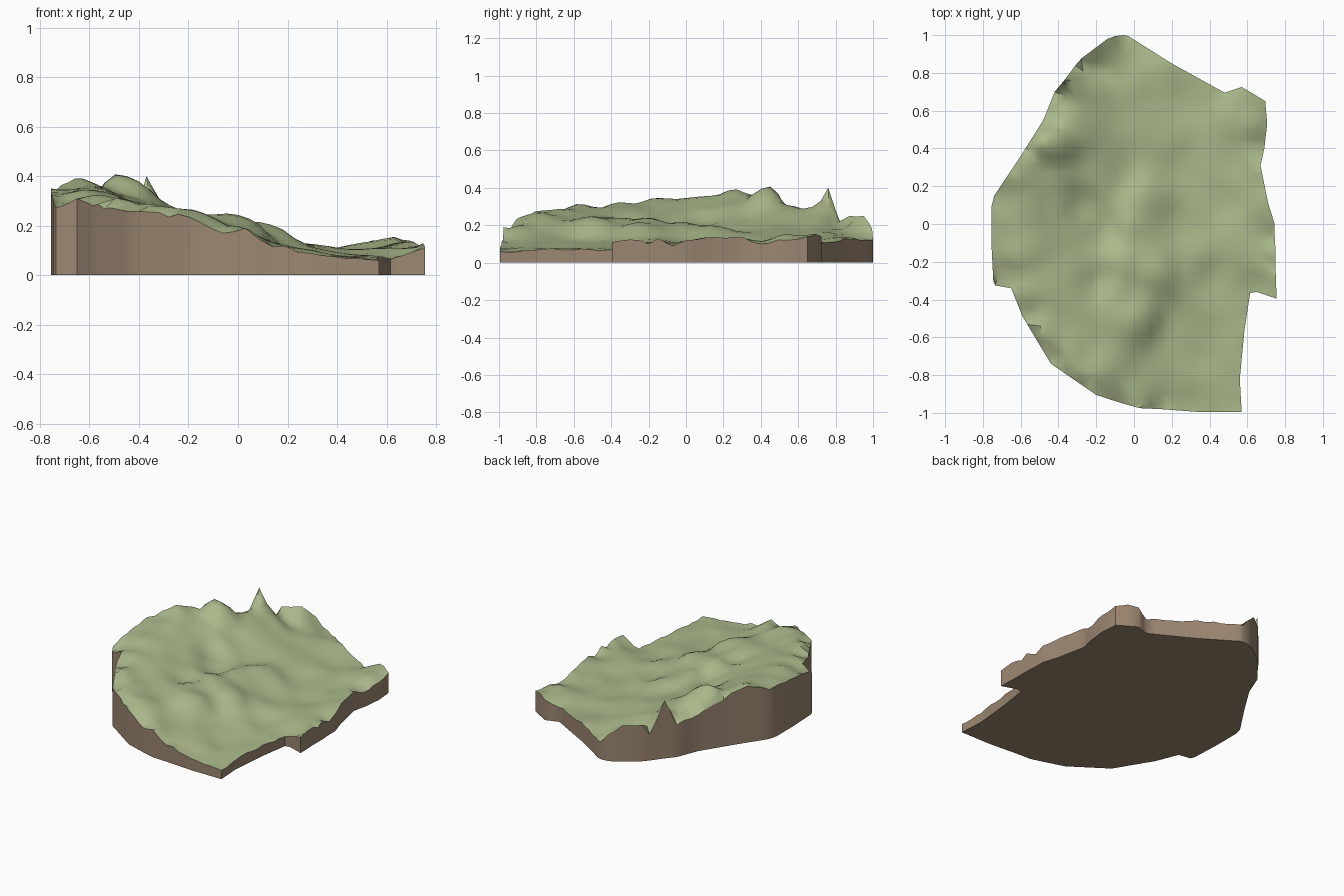
import bpy, bmesh, math
from mathutils import Vector, noise
from mathutils.geometry import delaunay_2d_cdt

if "Cube" in bpy.data.objects:
    bpy.data.objects.remove(bpy.data.objects["Cube"])

# Rim of the land, counter-clockwise: x, y, height
RIM = [(-.05, 1, .12), (-.1, .995, .18), (-.14, .98, .21), (-.18, .95, .25), (-.28, .875, .25),
       (-.31, .84, .18), (-.37, .76, .40),
       (-.42, .70, .22), (-.48, .55, .25), (-.60, .36, .36), (-.66, .27, .39), (-.74, .15, .34),
       (-.755, .09, .35), (-.755, -.1, .33), (-.745, -.30, .30), (-.735, -.325, .27),
       (-.65, -.34, .31), (-.59, -.49, .28), (-.44, -.74, .26), (-.20, -.905, .235),
       (-.06, -.95, .17), (.03, -.975, .19), (.14, -.98, .115), (.34, -.995, .08),
       (.57, -.995, .06), (.56, -.82, .065), (.585, -.56, .075), (.615, -.365, .065),
       (.65, -.36, .075), (.755, -.395, .11), (.75, -.25, .12), (.75, -.2, .10),
       (.75, -.15, .13), (.745, -.07, .09), (.745, 0, .12), (.71, .11, .135),
       (.67, .31, .135), (.69, .4, .10), (.705, .53, .12), (.695, .65, .14), (.63, .69, .155),
       (.57, .725, .14), (.48, .695, .10), (.2, .85, .13), (-.03, .995, .12)]

# Hills and hollows inside the rim: x, y, height
HILLS = [(-.47, .46, .41), (-.42, .43, .39), (-.45, .27, .32), (-.6, .1, .355), (-.6, -.15, .345),
         (-.55, -.35, .325), (-.45, -.55, .30), (-.3, -.7, .28), (-.15, -.8, .25),
         (0, -.92, .2), (-.42, .1, .30), (-.28, .1, .21), (-.35, -.15, .27), (-.36, -.32, .285),
         (-.2, -.3, .21), (-.07, -.35, .235), (-.02, -.2, .23), (-.17, -.02, .18),
         (0, -.03, .21), (.09, .15, .185), (-.1, .25, .185), (-.25, .3, .24), (-.3, .55, .29),
         (-.32, .72, .31), (-.22, .7, .25), (-.2, .82, .18), (-.08, .85, .165), (.03, -.5, .235),
         (.2, -.55, .11), (.13, -.25, .2), (.28, -.2, .13), (.1, .5, .15), (.3, .3, .1),
         (.28, 0, .11), (.45, -.3, .08), (.4, -.7, .075), (.25, -.8, .11), (.45, .1, .09),
         (.5, .35, .1), (.63, .53, .155), (.55, .64, .14), (.3, .65, .1), (.05, .75, .15),
         (.62, -.1, .11)]


def trend(x):
    """Overall slope, high on the left and low on the right."""
    t = min(max((.35 - x), 0), 1)
    return .085 + .26 * t * t * (3 - 2 * t)


def height(x, y):
    """Trend plus a weighted blend of the control heights, with light roughness."""
    total = weight = 0
    for px, py, pz in RIM + HILLS:
        w = 1 / ((x - px) ** 2 + (y - py) ** 2 + .0012) ** 1.7
        total += w * (pz - trend(px))
        weight += w
    return trend(x) + total / weight + .01 * noise.noise(Vector((x * 6, y * 6, 3)))


def material(name, color):
    m = bpy.data.materials.new(name)
    m.diffuse_color = (*color, 1)
    m.use_nodes = True
    m.node_tree.nodes["Principled BSDF"].inputs["Base Color"].default_value = m.diffuse_color
    return m


def add_object(name, bm, mat):
    mesh = bpy.data.meshes.new(name)
    bm.to_mesh(mesh)
    bm.free()
    mesh.materials.append(mat)
    ob = bpy.data.objects.new(name, mesh)
    bpy.context.collection.objects.link(ob)
    bpy.context.view_layer.objects.active = ob
    ob.select_set(True)
    bpy.ops.object.shade_smooth_by_angle(angle=math.radians(50))
    ob.select_set(False)
    return ob


grass = material("grass green", (.41, .49, .262))
earth = material("earth brown", (.33, .242, .165))

# Subdivide the rim into short, slightly uneven steps
edge = []
for a, b in zip(RIM, RIM[1:] + RIM[:1]):
    a, b = Vector(a), Vector(b)
    n = max(1, round((b - a).xy.length / .05))
    for i in range(n):
        p = a.lerp(b, i / n)
        if i:
            p.z += .02 * noise.noise(Vector((p.x * 13, p.y * 13, 5)))
        edge.append(p)
count = len(edge)

# Fill the outline with a grid of points, kept clear of the rim
pts = [p.xy for p in edge]
STEP = .045
for i in range(-17, 18):
    for j in range(-23, 24):
        p = Vector((i * STEP, j * STEP))
        if min((p - q.xy).length for q in edge) > .03:
            pts.append(p)
loop = [(i, (i + 1) % count) for i in range(count)]
verts, _, faces, origin, _, _ = delaunay_2d_cdt(pts, loop, [list(range(count))], 1, 1e-5)

# Rolling grass surface
bm = bmesh.new()
bv = []
for v, src in zip(verts, origin):
    on_rim = [s for s in src if s < count]
    z = edge[on_rim[0]].z if on_rim else height(v.x, v.y)
    bv.append(bm.verts.new((v.x, v.y, z)))
for f in faces:
    bm.faces.new([bv[i] for i in f])
bmesh.ops.delete(bm, geom=[v for v in bm.verts if not v.link_faces], context='VERTS')
for f in bm.faces:
    f.normal_update()
    if f.normal.z < 0:
        f.normal_flip()
add_object("grass_surface", bm, grass)

# Earth wall and flat underside
bm = bmesh.new()
top = [bm.verts.new(p) for p in edge]
low = [bm.verts.new((p.x, p.y, 0)) for p in edge]
for i, j in loop:
    bm.faces.new((low[i], low[j], top[j], top[i]))
bm.faces.new(low[::-1])
add_object("earth_base", bm, earth)
